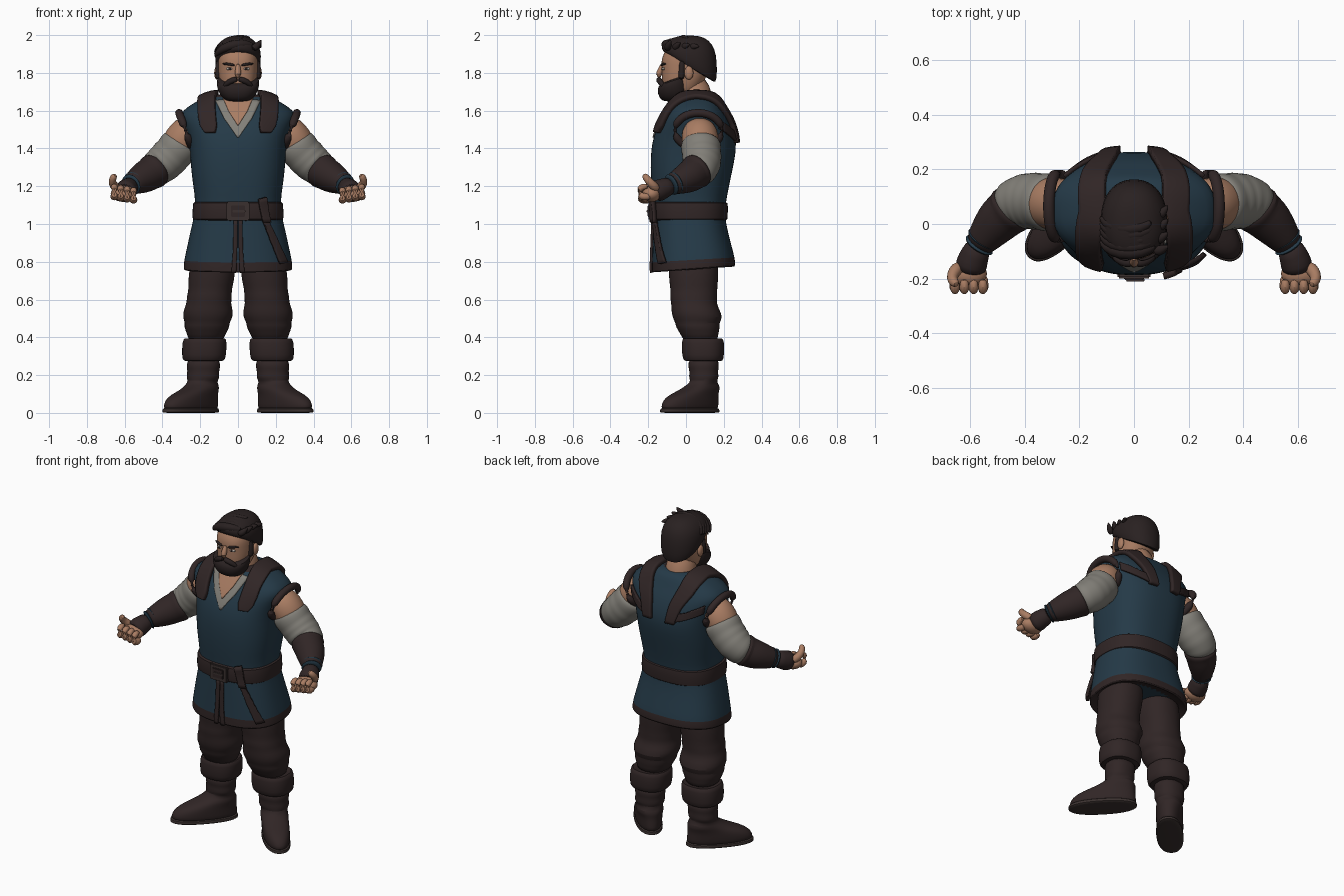
import bpy, bmesh, math
from mathutils import Vector, Matrix
from mathutils.bvhtree import BVHTree


def material(name, r, g, b):
    m = bpy.data.materials.new(name)
    m.diffuse_color = (r, g, b, 1)
    return m


BLUE = material("blue_cloth", 0.018, 0.042, 0.064)
BROWN = material("brown_leather", 0.030, 0.019, 0.019)
HAIR = material("dark_hair", 0.022, 0.015, 0.015)
SKIN = material("skin", 0.40, 0.205, 0.125)
GREY = material("grey_linen", 0.225, 0.215, 0.19)
METAL = material("dark_metal", 0.042, 0.030, 0.028)
WHITE = material("eye_white", 0.40, 0.36, 0.32)


def finish(name, bm, mat, mirror=False, sub=0, solid=0):
    me = bpy.data.meshes.new(name)
    bm.to_mesh(me)
    bm.free()
    me.materials.append(mat)
    me.shade_smooth()
    me.set_sharp_from_angle(angle=math.radians(50))
    ob = bpy.data.objects.new(name, me)
    bpy.context.collection.objects.link(ob)
    if solid:
        md = ob.modifiers.new("thickness", 'SOLIDIFY')
        md.thickness, md.offset = solid, 0
    if mirror:
        md = ob.modifiers.new("mirror", 'MIRROR')
        md.use_mirror_merge = False
    if sub:
        ob.modifiers.new("smooth", 'SUBSURF').levels = sub
        ob.modifiers["smooth"].render_levels = sub
    return ob


def surface(name, rows, mat, closed=True, **kw):
    """Join rows of points into a skin; closed rows get end caps."""
    bm = bmesh.new()
    vs = [[bm.verts.new(p) for p in row] for row in rows]
    n = len(rows[0])
    for a, b in zip(vs, vs[1:]):
        for i in range(n if closed else n - 1):
            j = (i + 1) % n
            bm.faces.new((a[i], a[j], b[j], b[i]))
    if closed:
        bm.faces.new(vs[0][::-1])
        bm.faces.new(vs[-1])
    bmesh.ops.recalc_face_normals(bm, faces=bm.faces)
    return finish(name, bm, mat, **kw)


def oval(n, p):
    for i in range(n):
        c, s = math.cos(2 * math.pi * i / n), math.sin(2 * math.pi * i / n)
        yield math.copysign(abs(c) ** (2 / p), c), math.copysign(abs(s) ** (2 / p), s)


def loft(name, rings, mat, n=32, p=2.0, sub=1, **kw):
    """Stack of level ovals: (cx, cy, z, rx, ry, turn, tilt)."""
    rows = []
    for r in rings:
        cx, cy, z, rx, ry, ang, tilt = tuple(r) + (0,) * (7 - len(r))
        ca, sa = math.cos(ang), math.sin(ang)
        rows.append([(cx + a * rx * ca - b * ry * sa, cy + a * rx * sa + b * ry * ca,
                      z + tilt * (a * rx * sa + b * ry * ca)) for a, b in oval(n, p)])
    return surface(name, rows, mat, sub=sub, **kw)


def band(z, hw, yf, yb, tilt=0):
    return (0, (yf + yb) / 2, z, hw, (yb - yf) / 2, 0, tilt)


def tube(name, pts, mat, n=20, sub=1, **kw):
    """Round sweep through (x, y, z, radius) points."""
    P = [Vector(q[:3]) for q in pts]
    rows = []
    for i, q in enumerate(pts):
        t = (P[min(i + 1, len(P) - 1)] - P[max(i - 1, 0)]).normalized()
        ref = Vector((0, 0, 1)) if abs(t.z) < 0.9 else Vector((1, 0, 0))
        u = t.cross(ref).normalized()
        v = u.cross(t)
        rows.append([P[i] + (u * a + v * b) * q[3] for a, b in oval(n, 2)])
    return surface(name, rows, mat, sub=sub, **kw)


def ball(name, loc, radii, mat, **kw):
    bm = bmesh.new()
    bmesh.ops.create_uvsphere(bm, u_segments=20, v_segments=12, radius=1,
                              matrix=Matrix.Translation(loc) @ Matrix.Diagonal((*radii, 1)))
    return finish(name, bm, mat, **kw)


def box(name, loc, size, mat, **kw):
    bm = bmesh.new()
    bmesh.ops.create_cube(bm, size=1, matrix=Matrix.Translation(loc) @ Matrix.Diagonal((*size, 1)))
    bmesh.ops.bevel(bm, geom=bm.edges[:], offset=min(size) * 0.25, segments=2, affect='EDGES')
    return finish(name, bm, mat, **kw)


# Tunic, with brown hem and collar
tunic = loft("tunic", [
    band(.80, .25, -.15, .22, .07), band(.755, .28, -.175, .25, .07), band(.76, .29, -.182, .262, .07),
    band(.80, .287, -.18, .26, .07), band(.9, .265, -.176, .237), band(1.0, .243, -.172, .212),
    band(1.07, .226, -.168, .204), band(1.15, .228, -.178, .218), band(1.25, .245, -.187, .238),
    band(1.35, .252, -.188, .26), band(1.43, .258, -.18, .268), band(1.5, .275, -.16, .253),
    band(1.56, .305, -.13, .23), band(1.60, .298, -.105, .205), band(1.64, .235, -.08, .185),
    band(1.675, .17, -.055, .165), band(1.69, .11, -.02, .13)], BLUE, n=48, p=2.5)
tunic.data.materials.append(BROWN)
for f in tunic.data.polygons:
    h = f.center.z - .07 * (f.center.y - .04)
    f.material_index = 1 if h < .80 or h > 1.68 else 0

bpy.context.view_layer.update()
cloth = BVHTree.FromObject(tunic, bpy.context.evaluated_depsgraph_get())


def drape(name, ends, mat, lift=.006, thick=.012, nx=8, ny=6, **kw):
    """Lay a strip on the tunic; ends holds the left and right point of each row."""
    rows = []
    for (a0, b0), (a1, b1) in zip(ends, ends[1:]):
        for k in range(ny + 1):
            a, b = (Vector(s).lerp(Vector(e), k / ny) for s, e in ((a0, a1), (b0, b1)))
            if k or not rows:
                row = []
                for i in range(nx + 1):
                    co, no, _, _ = cloth.find_nearest(a.lerp(b, i / nx))
                    row.append(co + no * lift)
                rows.append(row)
    return surface(name, rows, mat, closed=False, solid=thick, **kw)


# Neckline, shoulder straps, back yoke, front opening
def level(x, y, z):
    return ((-x, y, z), (x, y, z))


drape("shirt_neckline", [level(.125, -.08, 1.67), level(.075, -.14, 1.565), level(.004, -.18, 1.46)],
      GREY, .003, .008, nx=14)
drape("bare_chest", [level(.085, -.06, 1.68), level(.05, -.12, 1.60), level(.003, -.16, 1.525)],
      SKIN, .008, .008, nx=14)
drape("shoulder_strap", [((.13, -.2, 1.495), (.20, -.2, 1.495)), ((.115, -.17, 1.53), (.22, -.17, 1.53)),
      ((.12, -.09, 1.62), (.215, -.09, 1.62)), ((.105, .05, 1.71), (.205, .05, 1.69)),
      ((.10, .19, 1.65), (.19, .21, 1.62)), ((.065, .26, 1.54), (.14, .27, 1.53)),
      ((.05, .29, 1.43), (.11, .29, 1.43))], BROWN, .012, .026, mirror=True)
drape("back_yoke", [((.06, .29, 1.43), (.08, .29, 1.48)), ((.17, .28, 1.46), (.17, .27, 1.51)),
      ((.27, .2, 1.50), (.27, .19, 1.55))], BROWN, .008, .016, mirror=True)
drape("front_opening_trim", [((.003, -.2, 1.02), (.024, -.2, 1.02)), ((.004, -.2, .88), (.026, -.2, .88)),
      ((.010, -.2, .735), (.036, -.2, .735))], BROWN, .006, .014, nx=3, mirror=True)
loop = [Matrix.Translation((.278, .065, 1.495)) @ Matrix.Rotation(math.radians(20), 4, 'Y')
        @ Vector((0, .125 * math.cos(a), .10 * math.sin(a))) for a in
        (2 * math.pi * i / 24 for i in range(25))]
tube("armhole_trim", [(*q, .022) for q in loop], BROWN, n=10, mirror=True)

# Belt, buckle and hanging strap end
loft("belt", [band(1.015, .225, -.165, .205), band(1.017, .243, -.187, .222), band(1.07, .24, -.187, .221),
              band(1.118, .24, -.189, .224), band(1.12, .222, -.165, .20)], BROWN, n=48, p=2.5)
box("buckle_plate", (0, -.188, 1.068), (.12, .022, .10), METAL)
box("buckle_inset", (0, -.197, 1.068), (.075, .016, .06), BROWN)
box("buckle_pin", (.005, -.205, 1.068), (.07, .010, .014), METAL)
drape("belt_knot", [((.11, -.2, 1.13), (.16, -.2, 1.14)), ((.14, -.2, 1.01), (.185, -.19, 1.01))],
      BROWN, .028, .024)
drape("belt_hanging_end", [((.135, -.2, 1.03), (.175, -.2, 1.03)), ((.20, -.2, .90), (.245, -.18, .91)),
      ((.245, -.17, .79), (.29, -.13, .80))], BROWN, .018, .018)

# Trousers with baggy folds
loft("trouser_leg", [
    (.125, .04, .86, .11, .13), (.135, .04, .77, .122, .132), (.142, .04, .70, .122, .13),
    (.148, .042, .65, .114, .123), (.152, .04, .615, .120, .126), (.155, .042, .58, .117, .12),
    (.158, .05, .545, .131, .128), (.16, .062, .505, .133, .134), (.163, .06, .475, .116, .115),
    (.165, .063, .455, .122, .118), (.168, .07, .42, .102, .10), (.17, .08, .37, .09, .09)],
    BROWN, p=2.2, mirror=True)

# Boots: folded cuff, wrinkled shaft, foot turned outwards, sole
loft("boot_cuff", [(.175, .085, .385, .085, .085), (.175, .088, .40, .108, .104), (.177, .09, .38, .118, .113),
                   (.18, .09, .30, .118, .112), (.182, .092, .272, .108, .102), (.182, .092, .275, .08, .08)],
     BROWN, p=2.4, mirror=True)
TURN = math.radians(-47)
loft("boot", [
    (.182, .093, .30, .086, .08), (.183, .093, .24, .09, .082), (.184, .094, .225, .083, .075),
    (.185, .094, .19, .088, .079), (.187, .094, .175, .082, .074), (.19, .09, .145, .098, .08, TURN),
    (.205, .07, .12, .122, .078, TURN), (.232, .04, .095, .160, .077, TURN),
    (.247, .024, .065, .186, .077, TURN), (.25, .02, .03, .192, .074, TURN), (.25, .02, .012, .188, .07, TURN)],
    BROWN, p=2.2, mirror=True)
loft("boot_sole", [(.25, .02, 0, .194, .073, TURN), (.25, .02, .002, .198, .078, TURN),
                   (.25, .02, .024, .198, .079, TURN), (.25, .02, .028, .18, .065, TURN)],
     METAL, p=2.3, mirror=True)

# Arms: bare shoulder, creased sleeve, bracer, wrist wrap, glove
tube("upper_arm", [(.23, .07, 1.51, .08), (.265, .072, 1.485, .096), (.30, .075, 1.44, .10),
                   (.34, .08, 1.38, .09)], SKIN, mirror=True)
tube("sleeve", [(.295, .078, 1.44, .092), (.303, .078, 1.427, .105), (.325, .08, 1.395, .109),
                (.345, .083, 1.372, .102), (.362, .084, 1.355, .108), (.38, .084, 1.335, .101),
                (.398, .083, 1.32, .105), (.418, .08, 1.303, .096), (.435, .073, 1.29, .097),
                (.46, .05, 1.27, .082)], GREY, mirror=True)
tube("bracer", [(.432, .072, 1.29, .075), (.432, .072, 1.29, .094), (.452, .05, 1.276, .096),
                (.462, .042, 1.268, .088), (.49, .02, 1.252, .087), (.525, -.02, 1.232, .075),
                (.56, -.065, 1.213, .058), (.57, -.08, 1.207, .05)], BROWN, mirror=True)
for k in (0, 1):
    d = k * .022
    tube("wrist_wrap", [(.548 + d * .6, -.048 - d, 1.22 - d * .4, .057 - d * .2),
                        (.553 + d * .6, -.055 - d, 1.217 - d * .4, .066 - d * .2),
                        (.558 + d * .6, -.063 - d, 1.213 - d * .4, .055 - d * .2)], BLUE, mirror=True)
tube("glove", [(.565, -.075, 1.207, .048), (.582, -.11, 1.192, .052), (.595, -.145, 1.178, .06),
               (.60, -.175, 1.165, .055)], BROWN, mirror=True)

# Curled hands
ball("palm", (.606, -.182, 1.16), (.068, .05, .043), SKIN, mirror=True)
for i in range(4):
    x, z = .553 + .034 * i, 1.135 + .006 * i
    tube("finger", [(x, -.185, z - .005, .018), (x, -.22, z - .012, .022), (x, -.25, z, .022),
                    (x, -.252, z + .03, .020), (x, -.225, z + .048, .019), (x, -.20, z + .045, .012)],
         SKIN, n=10, mirror=True)
tube("thumb", [(.635, -.15, 1.18, .024), (.66, -.175, 1.205, .025), (.668, -.20, 1.23, .021),
               (.658, -.215, 1.25, .02), (.648, -.222, 1.262, .010)], SKIN, n=12, mirror=True)

# Head, neck, ears, nose, eyes
tube("neck", [(0, .06, 1.60, .105), (0, .05, 1.67, .088), (0, .03, 1.78, .08)], SKIN)
loft("head", [band(1.66, .05, -.10, .03), band(1.70, .085, -.12, .06), band(1.76, .10, -.128, .10),
              band(1.81, .106, -.127, .12), band(1.84, .106, -.13, .13), band(1.88, .108, -.13, .13),
              band(1.94, .095, -.10, .13), band(1.98, .05, -.04, .08)], SKIN, p=2.4)
ball("ear", (.112, .015, 1.80), (.014, .024, .036), SKIN, mirror=True)
tube("nose", [(0, -.122, 1.85, .011), (0, -.135, 1.815, .015), (0, -.146, 1.79, .02),
              (0, -.138, 1.775, .014)], SKIN, n=12)
ball("eye", (.045, -.118, 1.822), (.018, .010, .008), WHITE, mirror=True)
ball("iris", (.044, -.125, 1.822), (.007, .005, .0075), HAIR, mirror=True)
tube("eyebrow", [(.015, -.130, 1.838, .006), (.045, -.128, 1.848, .009), (.085, -.105, 1.848, .005)],
     HAIR, n=8, mirror=True)

# Beard and moustache
loft("beard", [band(1.648, .045, -.11, -.02), band(1.658, .075, -.135, .0), band(1.69, .10, -.150, .015),
               band(1.73, .113, -.150, .02, .15), band(1.765, .114, -.143, .02, .38),
               band(1.775, .095, -.12, .01, .4)], HAIR, p=2.3)
tube("moustache", [(.0, -.142, 1.768, .014), (.03, -.145, 1.762, .017), (.06, -.13, 1.745, .015),
                   (.08, -.112, 1.72, .008)], HAIR, n=10, mirror=True)
tube("sideburn", [(.103, -.02, 1.87, .016), (.105, -.022, 1.82, .016), (.104, -.025, 1.76, .02)],
     HAIR, n=10, mirror=True)

# Hair cap and swept locks
loft("hair", [(0, .025, 1.83, .09, .11, 0, -.6), (0, .02, 1.825, .114, .138, 0, -.62),
              (0, .02, 1.86, .122, .146, 0, -.42), (0, .016, 1.92, .122, .146, 0, -.15),
              (0, .012, 1.96, .10, .128, 0, -.05), (0, .015, 1.988, .065, .085), (0, .02, 1.998, .025, .03)],
     HAIR, p=2.2)
for i in range(5):
    s = i * .022
    tube("swept_lock", [(.085 - s * .2, -.075 + s, 1.945 + s * .4, .012), (.03, -.105 + s, 1.958 + s * .25, .026),
                        (-.05, -.108 + s, 1.945 + s * .3, .028), (-.105, -.085 + s, 1.915 + s * .2, .02),
                        (-.125, -.06 + s, 1.885 + s * .2, .005)], HAIR, n=10)
for i in range(4):
    tube("side_tuft", [(.075, -.10 + i * .04, 1.925, .022), (.105, -.095 + i * .045, 1.945, .02),
                       (.125, -.08 + i * .05, 1.975 - i * .012, .004)], HAIR, n=10)
